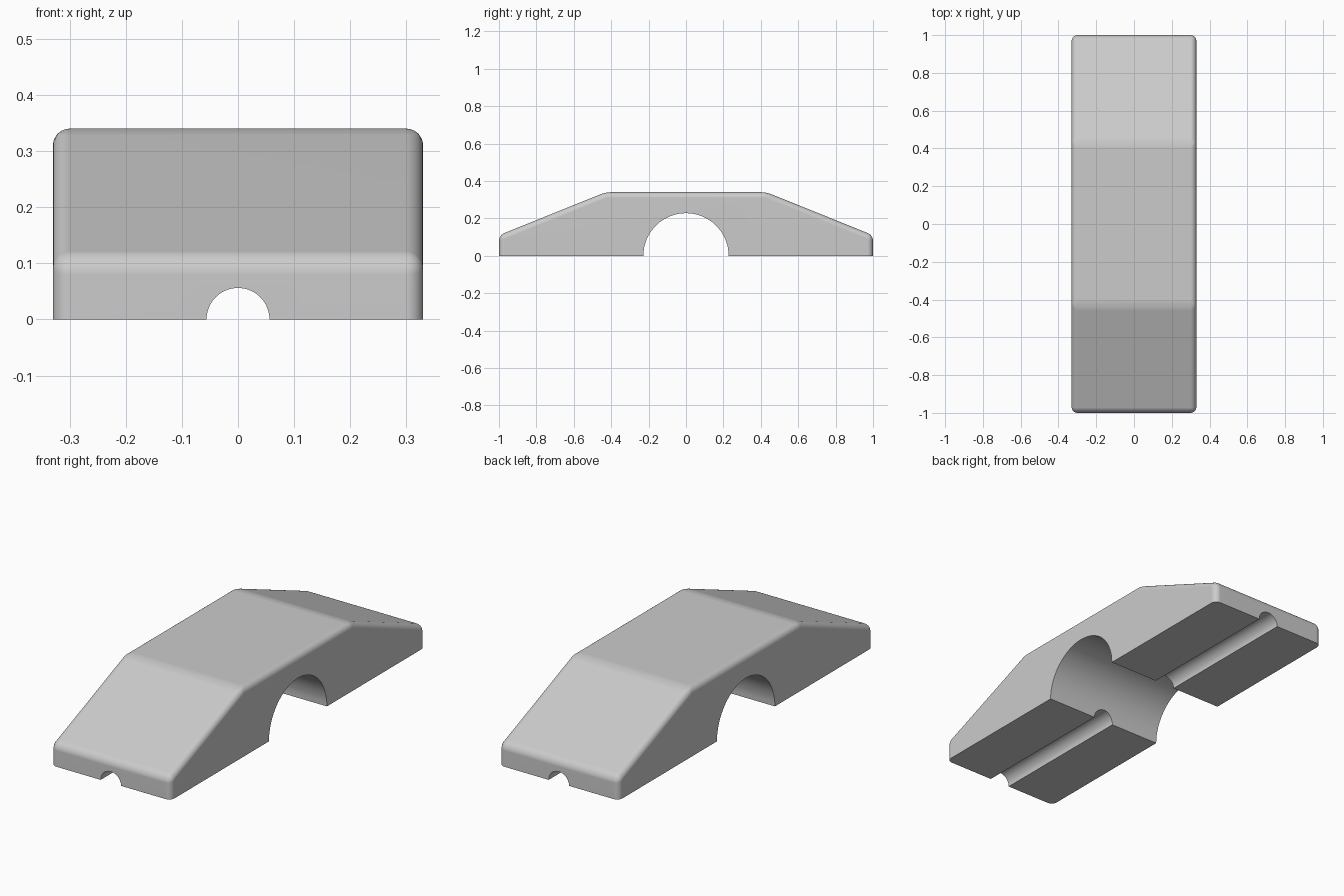
import bpy, bmesh, math

cube = bpy.data.objects.get("Cube")
if cube:
    bpy.data.objects.remove(cube, do_unlink=True)

HALF_WIDTH = 0.33
ROUNDING = 0.03

# Single plain grey
grey = bpy.data.materials.new("plain_grey")
grey.use_nodes = True
colour = (0.6, 0.6, 0.6, 1)
grey.diffuse_color = colour
grey.node_tree.nodes["Principled BSDF"].inputs["Base Color"].default_value = colour

# Sloped block: side profile extruded across x
half = [(1, 0), (1, 0.11), (0.43, 0.34)]
profile = half + [(-y, z) for y, z in reversed(half)]
bm = bmesh.new()
side = bm.faces.new([bm.verts.new((-HALF_WIDTH, y, z)) for y, z in profile])
ext = bmesh.ops.extrude_face_region(bm, geom=[side])
moved = [g for g in ext["geom"] if isinstance(g, bmesh.types.BMVert)]
bmesh.ops.translate(bm, verts=moved, vec=(2 * HALF_WIDTH, 0, 0))
bmesh.ops.recalc_face_normals(bm, faces=bm.faces)

# Round every edge except those lying on the ground
edges = [e for e in bm.edges if max(v.co.z for v in e.verts) > 0.01]
bmesh.ops.bevel(bm, geom=edges, offset=ROUNDING, offset_type='OFFSET',
                segments=6, profile=0.5, affect='EDGES', clamp_overlap=True)
mesh = bpy.data.meshes.new("sloped_block")
bm.to_mesh(mesh)
bm.free()
block = bpy.data.objects.new("sloped_block", mesh)
bpy.context.collection.objects.link(block)
mesh.materials.append(grey)


def cut_channel(name, radius, length, rotation):
    """Subtract a half-round channel centred on the ground plane."""
    bpy.ops.mesh.primitive_cylinder_add(vertices=64, radius=radius,
                                        depth=length, rotation=rotation)
    cutter = bpy.context.object
    cutter.name = name
    cutter.hide_render = True
    cutter.data.materials.append(grey)
    bpy.ops.object.select_all(action='DESELECT')
    block.select_set(True)
    bpy.context.view_layer.objects.active = block
    mod = block.modifiers.new(name, 'BOOLEAN')
    mod.operation = 'DIFFERENCE'
    mod.solver = 'EXACT'
    mod.object = cutter
    bpy.ops.object.modifier_apply(modifier=name)
    bpy.data.objects.remove(cutter, do_unlink=True)


# Wide arch across the middle, narrow groove along the underside
cut_channel("arch_cutter", 0.228, 2, (0, math.pi / 2, 0))
cut_channel("groove_cutter", 0.056, 3, (math.pi / 2, 0, 0))

# Smooth rounded edges, flat broad faces
bpy.ops.object.shade_smooth_by_angle(angle=math.radians(30))
weighted = block.modifiers.new("flat_face_normals", 'WEIGHTED_NORMAL')
weighted.keep_sharp = True
